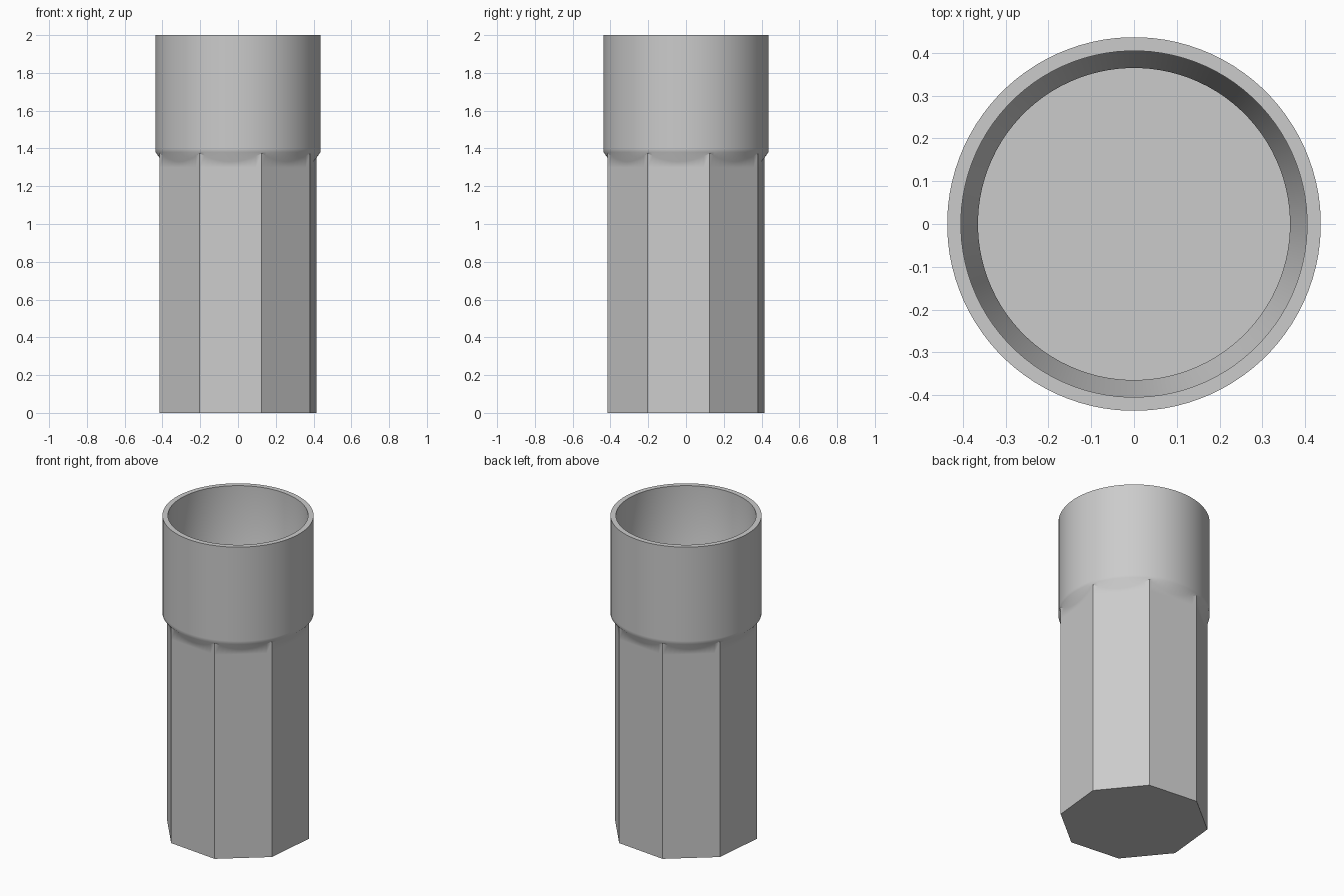
import bpy
import bmesh
from math import cos, radians, pi, tau

cube = bpy.data.objects.get("Cube")
if cube:
    bpy.data.objects.remove(cube)

STEPS = 96            # multiple of eight, so the corners stay crisp
TURN = radians(16.8)  # twist of the octagon
CORNER = 0.433
COLLAR, BORE_TOP, BORE = 0.437, 0.405, 0.365
CHAMFER_Z = 1.38

grey = bpy.data.materials.new("plain grey")
grey.use_nodes = True
colour = (0.6, 0.6, 0.6, 1)
grey.diffuse_color = colour
grey.node_tree.nodes["Principled BSDF"].inputs["Base Color"].default_value = colour


def octagon(a):
    """Radius of the octagon at angle a measured from a corner."""
    return CORNER * cos(pi / 8) / cos(a % (tau / 8) - pi / 8)


def seam_height(a):
    """Height where the collar's chamfer meets the flat sides."""
    return CHAMFER_Z - (COLLAR - octagon(a)) * 1.35


def circle(r):
    return lambda a: r


def level(z):
    return lambda a: z


# Outside from the base up, over the rim, then down the bore to its floor
rings = [
    (octagon, level(0)),
    (octagon, level(1.3)),
    (octagon, seam_height),
    (circle(COLLAR), level(CHAMFER_Z)),
    (circle(COLLAR), level(1.4)),
    (circle(COLLAR), level(2)),
    (circle(BORE_TOP), level(2)),
    (circle(BORE_TOP), level(CHAMFER_Z)),
    (circle(BORE), level(1.31)),
    (circle(BORE), level(0.035)),
]

bm = bmesh.new()
loops = []
for radius, height in rings:
    loop = []
    for i in range(STEPS):
        a = tau * i / STEPS
        vert = bm.verts.new((radius(a), 0, height(a)))
        angle = a + TURN
        vert.co.y = vert.co.x * cos(angle - pi / 2)
        vert.co.x *= cos(angle)
        loop.append(vert)
    loops.append(loop)

for low, high in zip(loops, loops[1:]):
    for i in range(STEPS):
        j = (i + 1) % STEPS
        bm.faces.new((low[i], low[j], high[j], high[i]))

# Base and cup floor
bm.faces.new(loops[0][::-1])
bm.faces.new(loops[-1])
bmesh.ops.recalc_face_normals(bm, faces=bm.faces[:])

mesh = bpy.data.meshes.new("octagonal_cup")
bm.to_mesh(mesh)
bm.free()
mesh.materials.append(grey)
cup = bpy.data.objects.new("octagonal_cup", mesh)
bpy.context.collection.objects.link(cup)

bpy.ops.object.select_all(action="DESELECT")
cup.select_set(True)
bpy.context.view_layer.objects.active = cup
bpy.ops.object.shade_smooth_by_angle(angle=radians(40))
